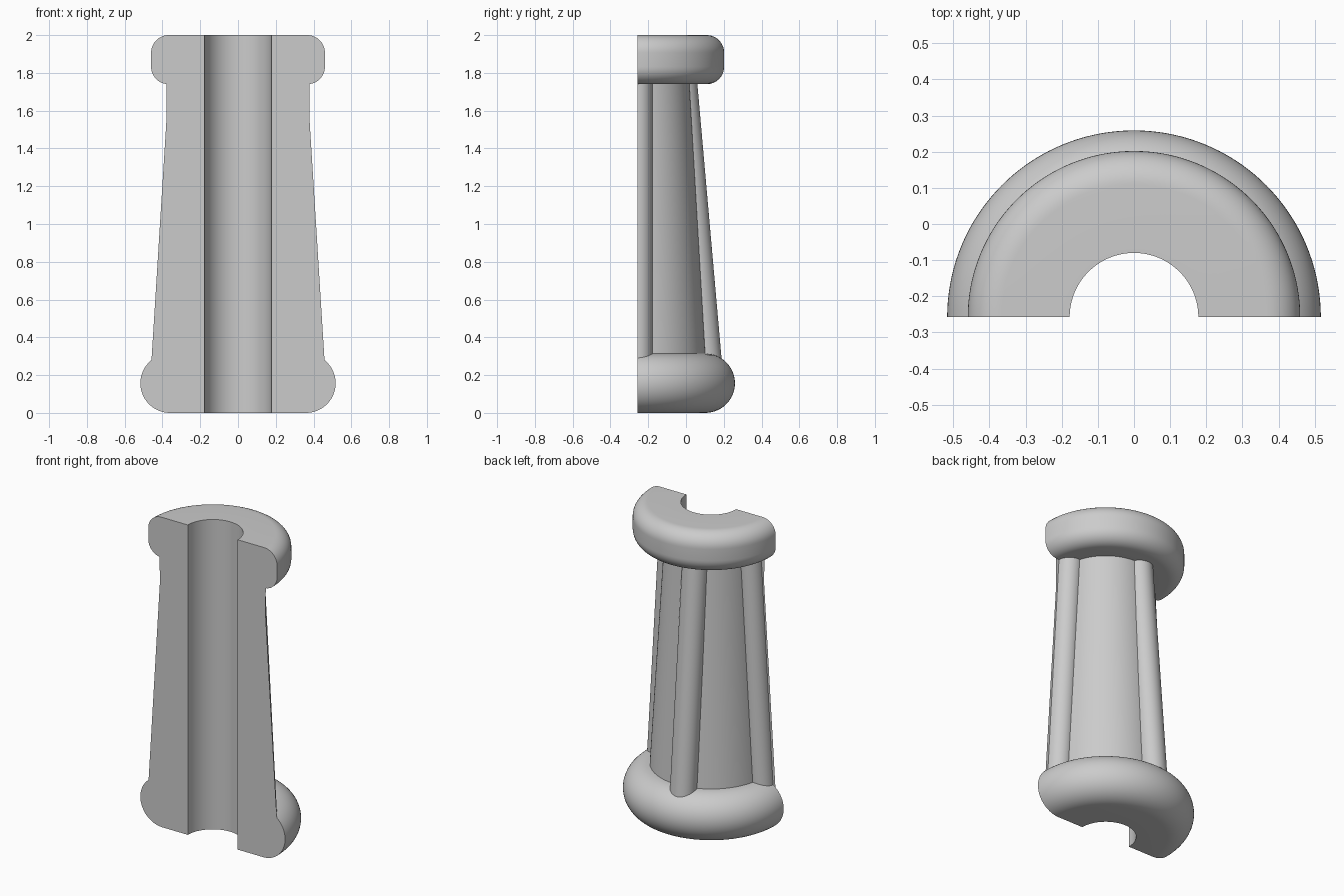
import bpy, bmesh, math
from mathutils import Vector, Matrix

if "Cube" in bpy.data.objects:
    bpy.data.objects.remove(bpy.data.objects["Cube"])

AXIS_Y = -0.258          # the axis of revolution lies in the flat cut face
BORE = 0.178
RIB_R = 0.08

grey = bpy.data.materials.new("plain grey")
grey.use_nodes = True
colour = (0.6, 0.6, 0.6, 1)
grey.diffuse_color = colour
grey.node_tree.nodes["Principled BSDF"].inputs["Base Color"].default_value = colour


def finish(name, bm):
    bmesh.ops.recalc_face_normals(bm, faces=bm.faces)
    mesh = bpy.data.meshes.new(name)
    bm.to_mesh(mesh)
    bm.free()
    mesh.materials.append(grey)
    ob = bpy.data.objects.new(name, mesh)
    bpy.context.collection.objects.link(ob)
    bpy.ops.object.select_all(action='DESELECT')
    ob.select_set(True)
    bpy.context.view_layer.objects.active = ob
    bpy.ops.object.shade_smooth_by_angle(angle=math.radians(35))
    return ob


def arc(r, z, radius, start, end, steps):
    angles = [math.radians(start + (end - start) * i / steps) for i in range(steps + 1)]
    return [(r + radius * math.cos(a), z + radius * math.sin(a)) for a in angles]


def half_lathe(name, profile, segments=72):
    """Closed (radius, height) outline swept half a turn, with flat end caps."""
    bm = bmesh.new()
    rings = []
    for i in range(segments + 1):
        a = math.pi * i / segments
        rings.append([bm.verts.new((r * math.cos(a), AXIS_Y + r * math.sin(a), z))
                      for r, z in profile])
    n = len(profile)
    for a, b in zip(rings, rings[1:]):
        for k in range(n):
            m = (k + 1) % n
            bm.faces.new((a[k], a[m], b[m], b[k]))
    caps = [bm.faces.new(rings[0]), bm.faces.new(rings[-1])]
    bmesh.ops.triangulate(bm, faces=caps)
    return finish(name, bm)


def rib(name, bottom, top, cut_y):
    """Slanted round bar, trimmed flat on its front."""
    bm = bmesh.new()
    bmesh.ops.create_cone(bm, cap_ends=True, segments=40, radius1=RIB_R,
                          radius2=RIB_R, depth=1)
    low, high = Vector(bottom), Vector(top)
    for v in bm.verts:
        t = v.co.z + 0.5
        centre = low.lerp(high, t)
        v.co = centre + Vector((v.co.x, v.co.y, 0))
    bmesh.ops.bisect_plane(bm, geom=bm.verts[:] + bm.edges[:] + bm.faces[:],
                           plane_co=(0, cut_y, 0), plane_no=(0, 1, 0), clear_inner=True)
    bmesh.ops.holes_fill(bm, edges=[e for e in bm.edges if e.is_boundary], sides=0)
    return finish(name, bm)


# Column with rounded base and top collar, cut in half through the bore
outline = [(BORE, 0)]
outline += arc(0.36, 0.157, 0.157, -90, 90, 28)
outline += [(0.276, 1.74)]
outline += arc(0.367, 1.833, 0.093, -90, 0, 12)
outline += arc(0.367, 1.907, 0.093, 0, 90, 12)
outline += [(BORE, 2)]
half_lathe("column", outline)

# Side ribs end at the cut face
for name, side in (("left_rib", 1), ("right_rib", -1)):
    rib(name, (side * 0.366, AXIS_Y, 0.2), (side * 0.273, AXIS_Y, 1.8), AXIS_Y)

# Back rib stands slightly off centre and leans more steeply
rib("back_rib", (-0.058, 0.116, 0.2), (-0.058, -0.025, 1.8), AXIS_Y + 0.2)
